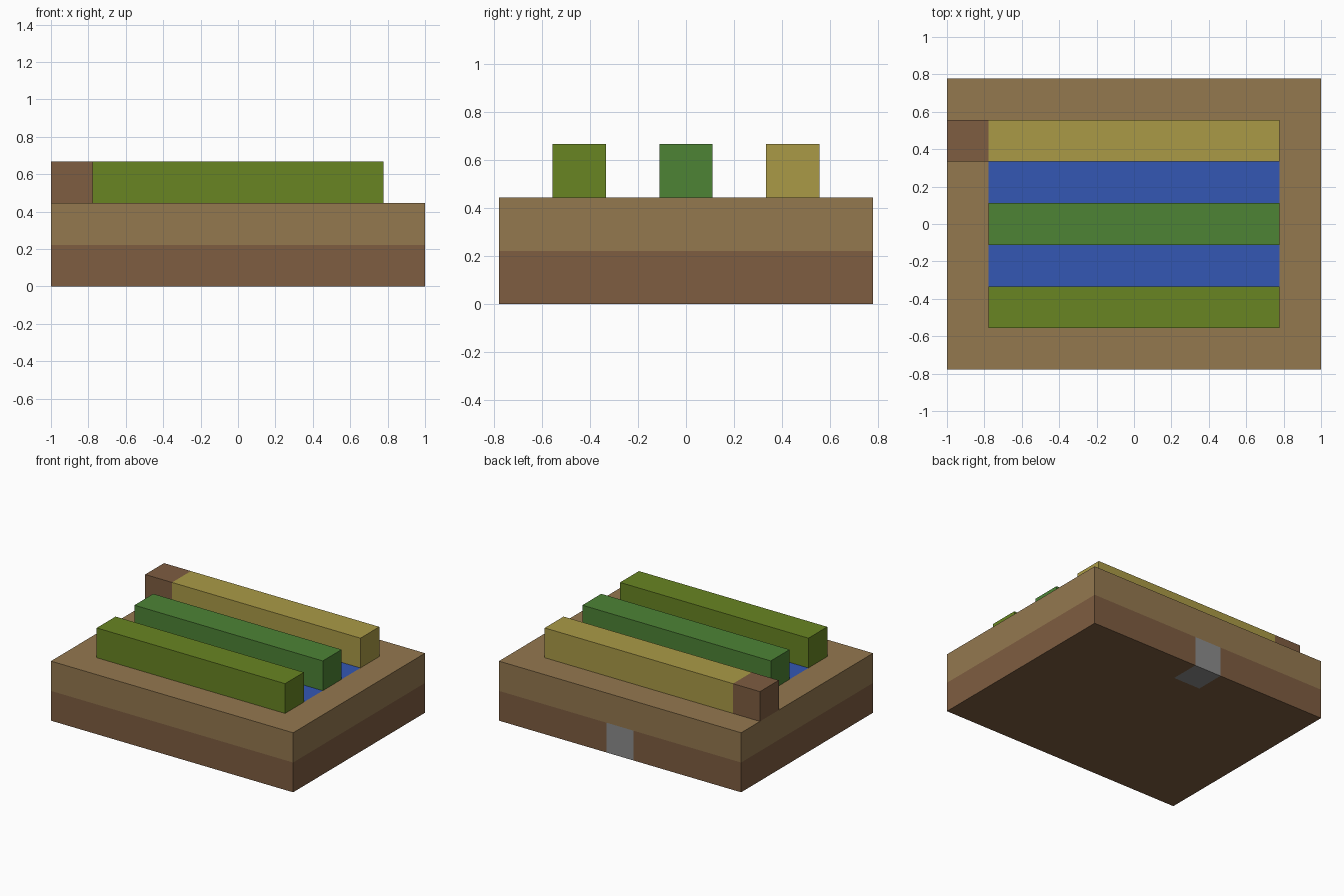
import bpy
import bmesh
from mathutils import Vector

U = 2 / 9  # one block

if "Cube" in bpy.data.objects:
    bpy.data.objects.remove(bpy.data.objects["Cube"], do_unlink=True)


def material(name, rgb):
    """Flat material from 0-255 display colour, converted to linear."""
    lin = []
    for c in rgb:
        c /= 255
        lin.append(c / 12.92 if c <= 0.04045 else ((c + 0.055) / 1.055) ** 2.4)
    m = bpy.data.materials.new(name)
    m.use_nodes = True
    m.diffuse_color = (*lin, 1)
    bsdf = m.node_tree.nodes["Principled BSDF"]
    bsdf.inputs["Base Color"].default_value = (*lin, 1)
    bsdf.inputs["Roughness"].default_value = 0.9
    return m


soil = material("tan soil", (148, 120, 79))
earth = material("brown earth", (126, 93, 65))
water = material("blue water", (51, 87, 180))
stone = material("grey stone", (140, 140, 140))
olive = material("olive green", (104, 133, 34))
green = material("leaf green", (77, 131, 53))
straw = material("straw yellow", (170, 154, 70))


def box(lo, hi):
    """Box between two corners given in blocks."""
    lo, hi = Vector(lo), Vector(hi)
    bm = bmesh.new()
    bmesh.ops.create_cube(bm, size=1)
    for v in bm.verts:
        v.co = (lo + hi) / 2 + v.co * (hi - lo)
    bm.normal_update()
    return bm


def drop_faces(bm, test):
    faces = [f for f in bm.faces if test(f.calc_center_median(), f.normal)]
    bmesh.ops.delete(bm, geom=faces, context="FACES")


def finish(name, bm, mats):
    bmesh.ops.scale(bm, vec=(U, U, U), verts=bm.verts)
    me = bpy.data.meshes.new(name)
    bm.to_mesh(me)
    bm.free()
    for m in mats:
        me.materials.append(m)
    ob = bpy.data.objects.new(name, me)
    bpy.context.collection.objects.link(ob)
    return ob


# Garden bed: cut along the block lines, then coloured by region
bm = box((-4.5, -3.5, 0), (4.5, 3.5, 2))
cuts = [((1, 0, 0), (-3.5, -0.5, 0.5, 3.5)),
        ((0, 1, 0), (-2.5, -1.5, -0.5, 0.5, 1.5, 2.5)),
        ((0, 0, 1), (1,))]
for axis, places in cuts:
    for p in places:
        geom = bm.verts[:] + bm.edges[:] + bm.faces[:]
        bmesh.ops.bisect_plane(bm, geom=geom, plane_co=Vector(axis) * p, plane_no=axis)
bm.normal_update()


def under_rows(c, n):
    in_row = any(abs(c.y - y) < 0.5 for y in (-2, 0, 2))
    left_end = -4.5 if c.y > 1 else -3.5
    return n.z > 0.5 and in_row and left_end < c.x < 3.5


drop_faces(bm, under_rows)
for f in bm.faces:
    c = f.calc_center_median()
    if f.normal.z > 0.5 and abs(c.x) < 3.5 and 0.5 < abs(c.y) < 1.5:
        f.material_index = 2      # water channels
    elif c.z < 1 and abs(c.x) < 0.5 and c.y > 2.5:
        f.material_index = 3      # stone block in the back wall
    elif c.z < 1:
        f.material_index = 1
finish("garden_bed", bm, [soil, earth, water, stone])

# Crop rows standing on the bed
for name, y, mat in (("front_crop_row", -2, olive),
                     ("middle_crop_row", 0, green),
                     ("back_crop_row", 2, straw)):
    bm = box((-3.5, y - 0.5, 2), (3.5, y + 0.5, 3))
    drop_faces(bm, lambda c, n: n.z < -0.5 or (y > 1 and n.x < -0.5))
    finish(name, bm, [mat])

# Earth block closing the end of the back row
bm = box((-4.5, 1.5, 2), (-3.5, 2.5, 3))
drop_faces(bm, lambda c, n: n.z < -0.5 or n.x > 0.5)
finish("end_block", bm, [earth])
